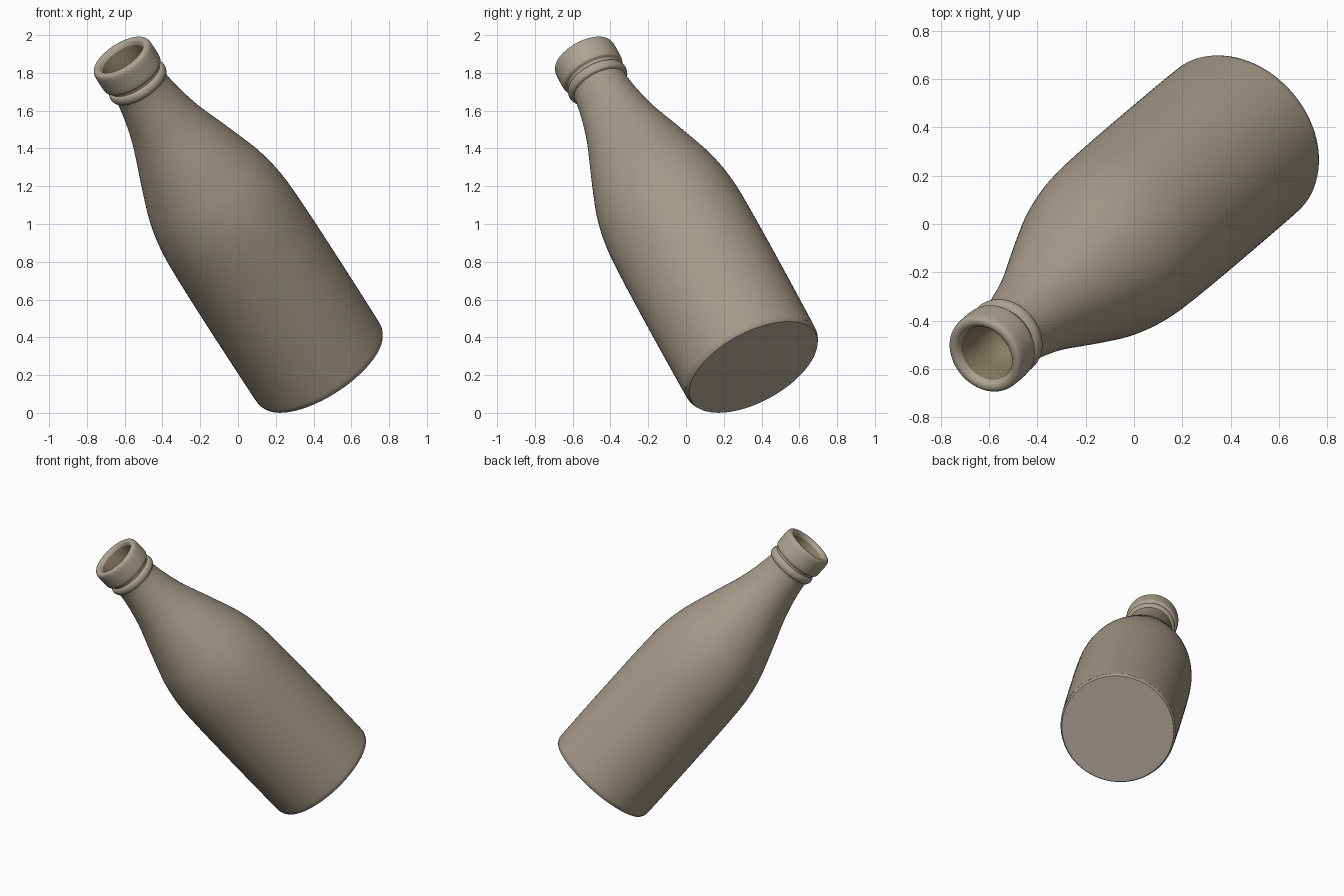
import bpy, bmesh, math
from mathutils import Vector, Matrix

if "Cube" in bpy.data.objects:
    bpy.data.objects.remove(bpy.data.objects["Cube"])

SEGMENTS = 96
BASE = Vector((0.44, 0.357, 0.242))      # centre of the base disc
MOUTH = Vector((-0.622, -0.545, 1.89))   # centre of the mouth rim
AXIS = MOUTH - BASE
L = AXIS.length
PLACE = Matrix.Translation(BASE) @ AXIS.to_track_quat('Z', 'Y').to_matrix().to_4x4()


def material(name, rgb):
    m = bpy.data.materials.new(name)
    m.diffuse_color = (*rgb, 1)
    m.use_nodes = True
    m.node_tree.nodes["Principled BSDF"].inputs["Base Color"].default_value = m.diffuse_color
    return m


def smooth_curve(pts, steps=5):
    """Catmull-Rom through (radius, height) points."""
    p = [Vector(q) for q in pts]
    p = [2 * p[0] - p[1]] + p + [2 * p[-1] - p[-2]]
    out = []
    for a, b, c, d in zip(p, p[1:], p[2:], p[3:]):
        for i in range(steps):
            t = i / steps
            out.append(0.5 * (2 * b + (c - a) * t + (2 * a - 5 * b + 4 * c - d) * t * t
                              + (3 * b - 3 * c + d - a) * t ** 3))
    return out + [p[-2]]


def lathe(name, profile, mat):
    """Spin a (radius, height) profile round the tilted bottle axis."""
    bm = bmesh.new()
    rings = []
    for r, h in profile:
        if r < 1e-4:
            rings.append([bm.verts.new((0, 0, h))] * SEGMENTS)
        else:
            rings.append([bm.verts.new((r * math.cos(a), r * math.sin(a), h))
                          for a in (2 * math.pi * i / SEGMENTS for i in range(SEGMENTS))])
    for lo, hi in zip(rings, rings[1:]):
        for i in range(SEGMENTS):
            j = (i + 1) % SEGMENTS
            quad = list(dict.fromkeys((lo[i], lo[j], hi[j], hi[i])))
            bm.faces.new(quad)
    bm.transform(PLACE)
    me = bpy.data.meshes.new(name)
    bm.to_mesh(me)
    bm.free()
    me.materials.append(mat)
    ob = bpy.data.objects.new(name, me)
    bpy.context.collection.objects.link(ob)
    bpy.ops.object.select_all(action='DESELECT')
    ob.select_set(True)
    bpy.context.view_layer.objects.active = ob
    bpy.ops.object.shade_smooth_by_angle(angle=math.radians(40))
    return ob


stoneware = material("stoneware", (0.37, 0.32, 0.245))
pale = material("pale_stoneware", (0.44, 0.39, 0.32))
neck_clay = material("neck_stoneware", (0.42, 0.37, 0.28))
inside = material("stained_inside", (0.25, 0.21, 0.12))

# Flat base
lathe("base", [(0, 0), (0.374, 0)], pale)

# Body, shoulder and neck
lathe("body", smooth_curve([
    (0.374, 0), (0.383, 0.02), (0.387, 0.07), (0.389, 0.45), (0.387, 0.85),
    (0.378, 1.06), (0.351, 1.22), (0.312, 1.35), (0.268, 1.48), (0.206, 1.66),
    (0.171, 1.80), (0.154, 1.90), (0.150, 1.945)]), stoneware)

# Rounded ring below the lip
lathe("neck_ring", smooth_curve([
    (0.150, 1.945), (0.163, 1.953), (0.169, 1.973), (0.164, 1.993), (0.151, 2.003)]), neck_clay)

# Lip band with rounded rim
lathe("lip", smooth_curve([
    (0.151, 2.003), (0.154, 2.017), (0.168, 2.026), (0.173, 2.042), (0.174, 2.08),
    (0.173, L - 0.028), (0.166, L - 0.007), (0.150, L), (0.133, L - 0.006),
    (0.122, L - 0.025)]), neck_clay)

# Bore of the mouth
lathe("mouth_bore", smooth_curve([
    (0.122, L - 0.025), (0.115, L - 0.08), (0.106, L - 0.16), (0.085, L - 0.22),
    (0.045, L - 0.245), (0, L - 0.25)]), inside)
